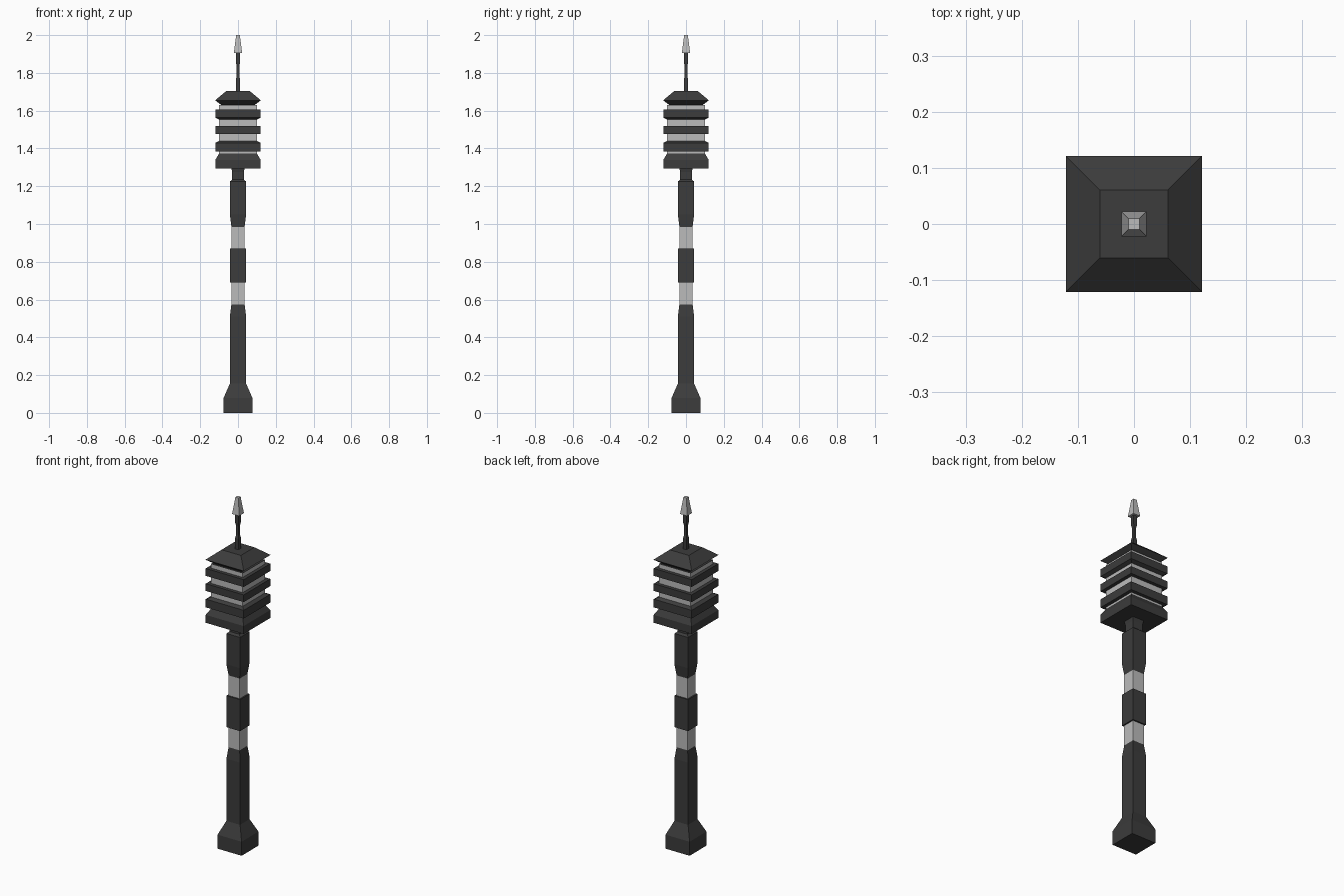
import bpy, bmesh

if "Cube" in bpy.data.objects:
    bpy.data.objects.remove(bpy.data.objects["Cube"])


def material(name, v):
    m = bpy.data.materials.new(name)
    m.diffuse_color = (v, v, v, 1)
    m.use_nodes = True
    m.node_tree.nodes["Principled BSDF"].inputs["Base Color"].default_value = m.diffuse_color
    return m


DARK = material("dark_grey", 0.045)
LIGHT = material("light_grey", 0.5)


def square_loft(name, profile, mat, bottom=False, top=False):
    """Sweep (half width, z) points around a square; optionally cap the ends."""
    bm = bmesh.new()
    loops = [[bm.verts.new((sx * r, sy * r, z))
              for sx, sy in ((-1, -1), (1, -1), (1, 1), (-1, 1))]
             for r, z in profile]
    for a, b in zip(loops, loops[1:]):
        for i in range(4):
            j = (i + 1) % 4
            bm.faces.new((a[i], a[j], b[j], b[i]))
    if bottom:
        bm.faces.new(loops[0][::-1])
    if top:
        bm.faces.new(loops[-1])
    me = bpy.data.meshes.new(name)
    bm.to_mesh(me)
    bm.free()
    me.materials.append(mat)
    ob = bpy.data.objects.new(name, me)
    bpy.context.collection.objects.link(ob)
    return ob


# Foot and lower shaft
square_loft("lower_shaft", [(0.076, 0), (0.076, 0.08), (0.043, 0.155),
                            (0.043, 0.51), (0.035, 0.575)], DARK, bottom=True)

# Pale shaft bands with a dark block between them
square_loft("lower_shaft_band", [(0.035, 0.575), (0.035, 0.69)], LIGHT)
square_loft("middle_shaft_block", [(0.035, 0.69), (0.043, 0.69),
                                   (0.043, 0.87), (0.035, 0.87)], DARK)
square_loft("upper_shaft_band", [(0.035, 0.87), (0.035, 0.985)], LIGHT)

# Upper shaft and neck
square_loft("upper_shaft", [(0.035, 0.985), (0.043, 1.05), (0.043, 1.225),
                            (0.031, 1.235), (0.031, 1.275), (0.035, 1.295)], DARK)

# Dark decks of the head, each flange returning to the pale core
CORE = 0.1
square_loft("head_deck_1", [(0.035, 1.295), (0.12, 1.295), (0.12, 1.34),
                            (CORE, 1.373)], DARK)
square_loft("head_deck_2", [(CORE, 1.383), (0.12, 1.383), (0.12, 1.43),
                            (CORE, 1.44)], DARK)
square_loft("head_deck_3", [(CORE, 1.477), (0.12, 1.477), (0.12, 1.518),
                            (CORE, 1.518)], DARK)
square_loft("head_deck_4", [(CORE, 1.553), (0.12, 1.563), (0.12, 1.605),
                            (CORE, 1.605)], DARK)

# Pale window bands between the decks
bands = [(1.373, 1.383), (1.44, 1.477), (1.518, 1.553), (1.605, 1.63)]
for n, (z0, z1) in enumerate(bands, 1):
    square_loft(f"window_band_{n}", [(CORE, z0), (CORE, z1)], LIGHT)

# Roof
square_loft("roof", [(CORE, 1.625), (0.082, 1.625), (0.121, 1.655), (0.061, 1.705)],
            DARK, top=True)

# Antenna mast and tip
square_loft("antenna_mast", [(0.011, 1.705), (0.011, 1.765), (0.007, 1.785),
                             (0.007, 1.835), (0.011, 1.855), (0.011, 1.905)], DARK)
square_loft("antenna_tip", [(0.022, 1.905), (0.011, 1.99), (0.01, 2.0)],
            LIGHT, bottom=True, top=True)
